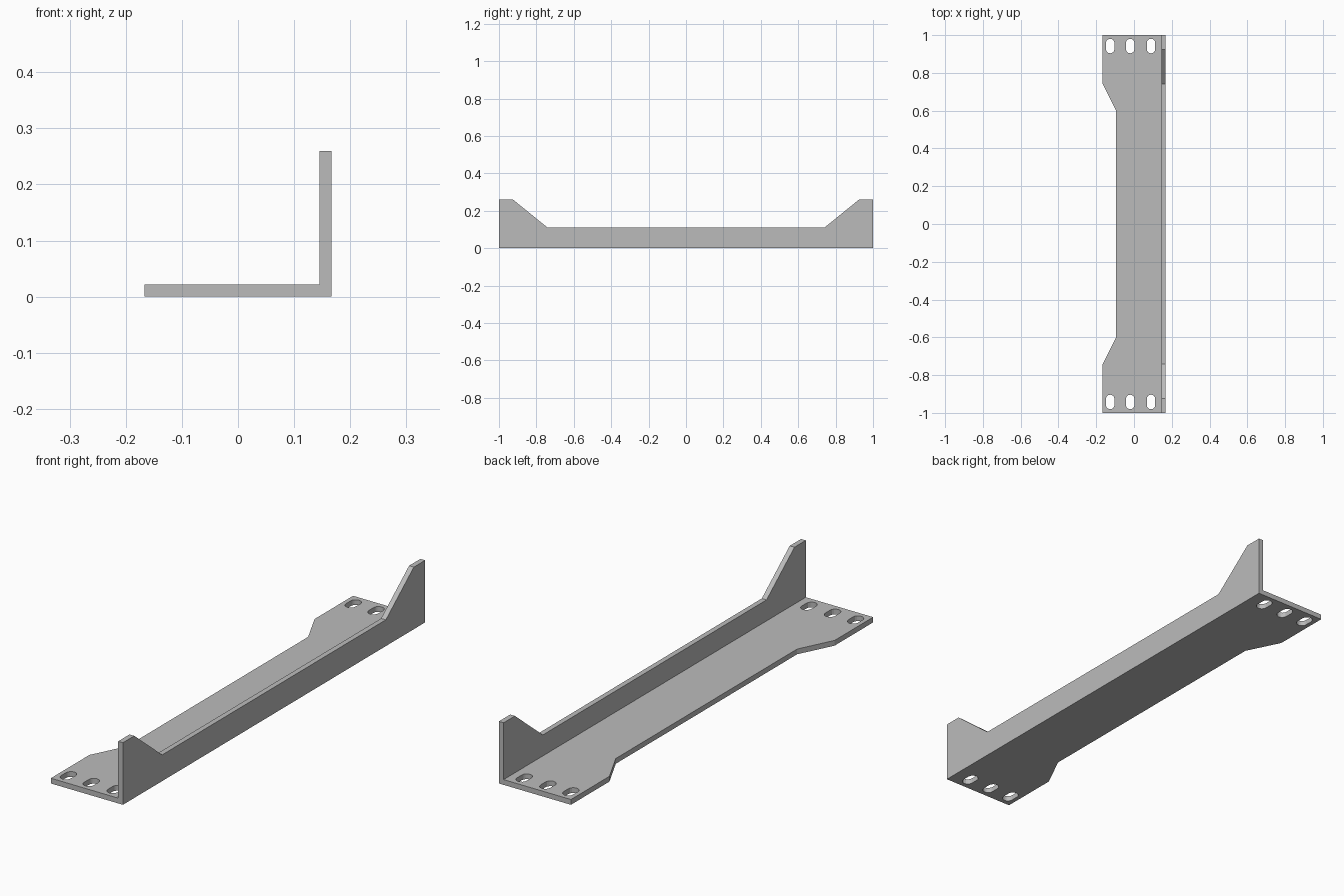
import bpy, bmesh, math
from mathutils import Matrix, Vector

cube = bpy.data.objects.get("Cube")
if cube:
    bpy.data.objects.remove(cube, do_unlink=True)

steel = bpy.data.materials.new("grey steel")
steel.use_nodes = True
steel.diffuse_color = (0.5, 0.5, 0.5, 1)
steel.node_tree.nodes["Principled BSDF"].inputs["Base Color"].default_value = (0.5, 0.5, 0.5, 1)

HALF_W, THICK = 0.167, 0.022
INNER = HALF_W - THICK


def mirrored(half):
    """Complete an outline symmetric in y from its +y half."""
    return half + [(a, -y) for a, y in reversed(half)]


def slot(cx, cy, radius=0.0225, length=0.077, steps=8):
    """Outline of a round-ended slot along y."""
    straight = length / 2 - radius
    points = []
    for side in (0, 1):
        for i in range(steps + 1):
            t = math.pi * (side + i / steps)
            offset = straight if side == 0 else -straight
            points.append((cx + radius * math.cos(t), cy + offset + radius * math.sin(t)))
    return points


def sheet(name, loops, place, direction):
    """Fill outlines (first outer, rest holes) and extrude to sheet thickness."""
    bm = bmesh.new()
    for loop in loops:
        verts = [bm.verts.new(place(a, y)) for a, y in loop]
        for i, v in enumerate(verts):
            bm.edges.new((v, verts[i - 1]))
    bmesh.ops.triangle_fill(bm, edges=bm.edges[:], use_beauty=True)
    extruded = bmesh.ops.extrude_face_region(bm, geom=bm.faces[:], use_keep_orig=True)
    moved = [g for g in extruded["geom"] if isinstance(g, bmesh.types.BMVert)]
    bmesh.ops.translate(bm, verts=moved, vec=Vector(direction) * THICK)
    bmesh.ops.recalc_face_normals(bm, faces=bm.faces[:])
    mesh = bpy.data.meshes.new(name)
    bm.to_mesh(mesh)
    bm.free()
    mesh.materials.append(steel)
    obj = bpy.data.objects.new(name, mesh)
    bpy.context.collection.objects.link(obj)
    return obj


# Base plate: narrowed middle, three slots at each end
plate = mirrored([(INNER, 1), (-HALF_W, 1), (-HALF_W, 0.745), (-0.095, 0.6)])
slots = [slot(x, y) for x in (-0.126, -0.02, 0.09) for y in (-0.942, 0.942)]
sheet("base_plate", [plate] + slots, lambda x, y: (x, y, 0), (0, 0, 1))

# Upright flange: low in the middle, tall at both ends
flange = mirrored([(0, 1), (0.26, 1), (0.26, 0.925), (0.11, 0.74)])
sheet("side_flange", [flange], lambda z, y: (INNER, y, z), (1, 0, 0))
